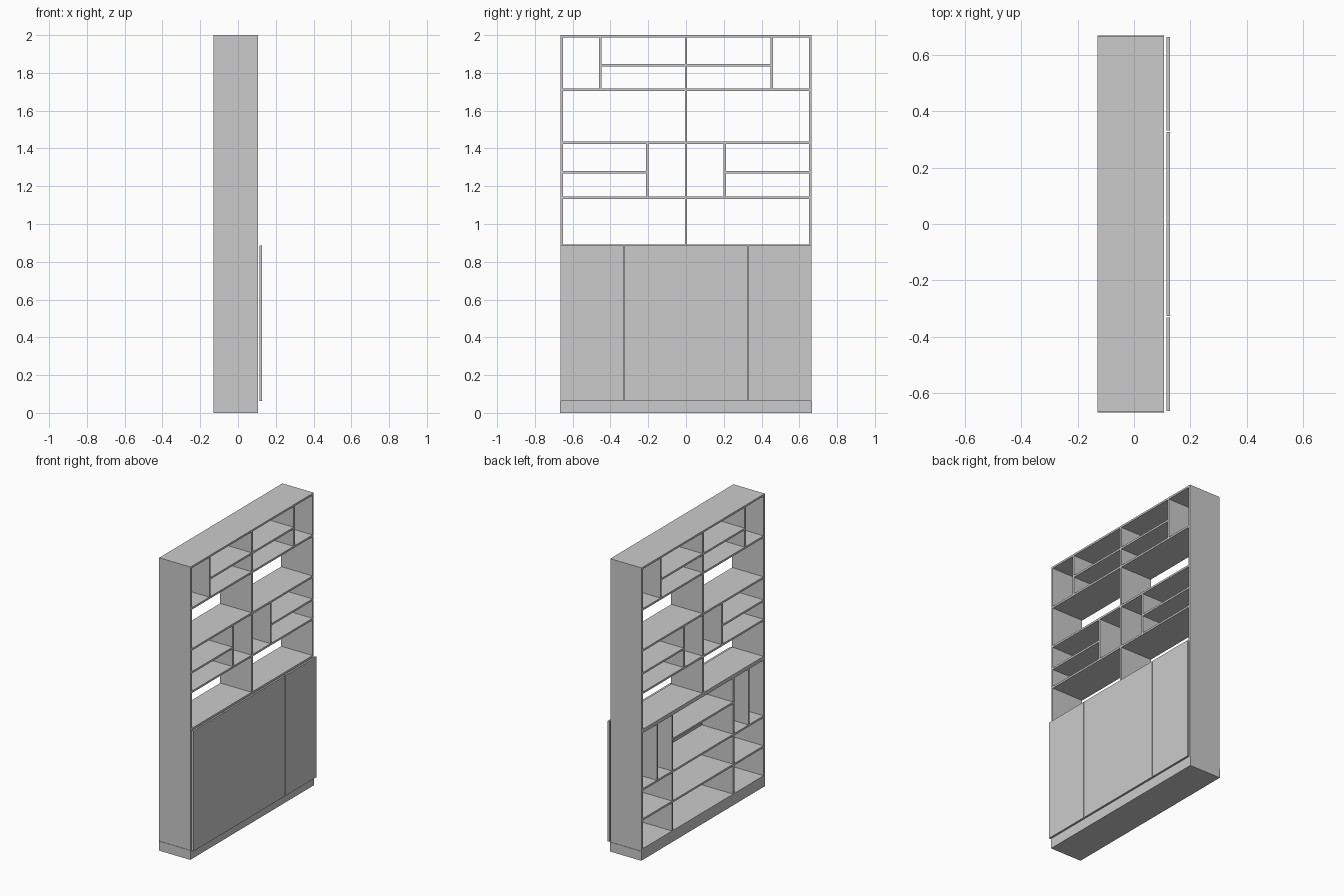
import bpy

if "Cube" in bpy.data.objects:
    bpy.data.objects.remove(bpy.data.objects["Cube"])

T = 0.013            # board thickness
XB, XF = -0.13, 0.107  # open back and front of the carcass
W = 0.665            # half width of the carcass


def box(name, x0, x1, y0, y1, z0, z1):
    bpy.ops.mesh.primitive_cube_add(size=1, location=((x0 + x1) / 2, (y0 + y1) / 2, (z0 + z1) / 2))
    ob = bpy.context.object
    ob.name = name
    ob.scale = (x1 - x0, y1 - y0, z1 - z0)
    bpy.ops.object.transform_apply(location=False, rotation=False, scale=True)
    return ob


def shelf(name, y0, y1, z):
    a, b = sorted((y0, y1))
    box(name, XB, XF, a, b, z - T / 2, z + T / 2)


def upright(name, y, z0, z1):
    box(name, XB, XF, y - T / 2, y + T / 2, z0, z1)


H = T / 2
IN = W - T           # inner face of the side panels

# plinth
box("plinth", XB, XF, -0.668, 0.668, 0, 0.064)

# full-width boards
shelf("lower_floor", -IN, IN, 0.064 + H)
shelf("lower_case_top", -IN, IN, 0.873)
shelf("upper_case_bottom", -IN, IN, 0.873 + T)
shelf("top_board", -IN, IN, 2 - H)

# central upright of the open bookcase
upright("upper_centre_upright", 0, 0.873 + T + H, 2 - T)

for s, side in ((-1, "left"), (1, "right")):
    # side panels of both cases
    upright(f"{side}_lower_side", s * (W - H), 0.064, 0.88)
    upright(f"{side}_upper_side", s * (W - H), 0.88, 2)

    # open bookcase shelves
    for i, z in enumerate((1.14, 1.43, 1.71)):
        shelf(f"{side}_upper_shelf_{i + 1}", s * H, s * IN, z)
    upright(f"{side}_top_divider", s * 0.455, 1.71 + H, 2 - T)
    shelf(f"{side}_top_small_shelf", s * H, s * (0.455 - H), 1.84)
    upright(f"{side}_middle_divider", s * 0.205, 1.14 + H, 1.43 - H)
    shelf(f"{side}_middle_small_shelf", s * (0.205 + H), s * IN, 1.273)

    # cupboard interior, outer bays
    upright(f"{side}_cupboard_divider", s * 0.33, 0.064 + T, 0.873 - H)
    for i, z in enumerate((0.275, 0.48)):
        shelf(f"{side}_cupboard_shelf_{i + 1}", s * (0.33 + H), s * IN, z)
    upright(f"{side}_tall_bay_divider", s * 0.495, 0.48 + H, 0.873 - H)

    # pair of doors
    for name, a, b in (("inner", 0.001, 0.326), ("outer", 0.331, 0.664)):
        y0, y1 = sorted((s * a, s * b))
        box(f"{side}_{name}_door", 0.115, 0.128, y0, y1, 0.062, 0.885)

# cupboard interior, wide middle bay
for i, z in enumerate((0.275, 0.48, 0.70)):
    shelf(f"cupboard_middle_shelf_{i + 1}", -0.33 + H, 0.33 - H, z)
